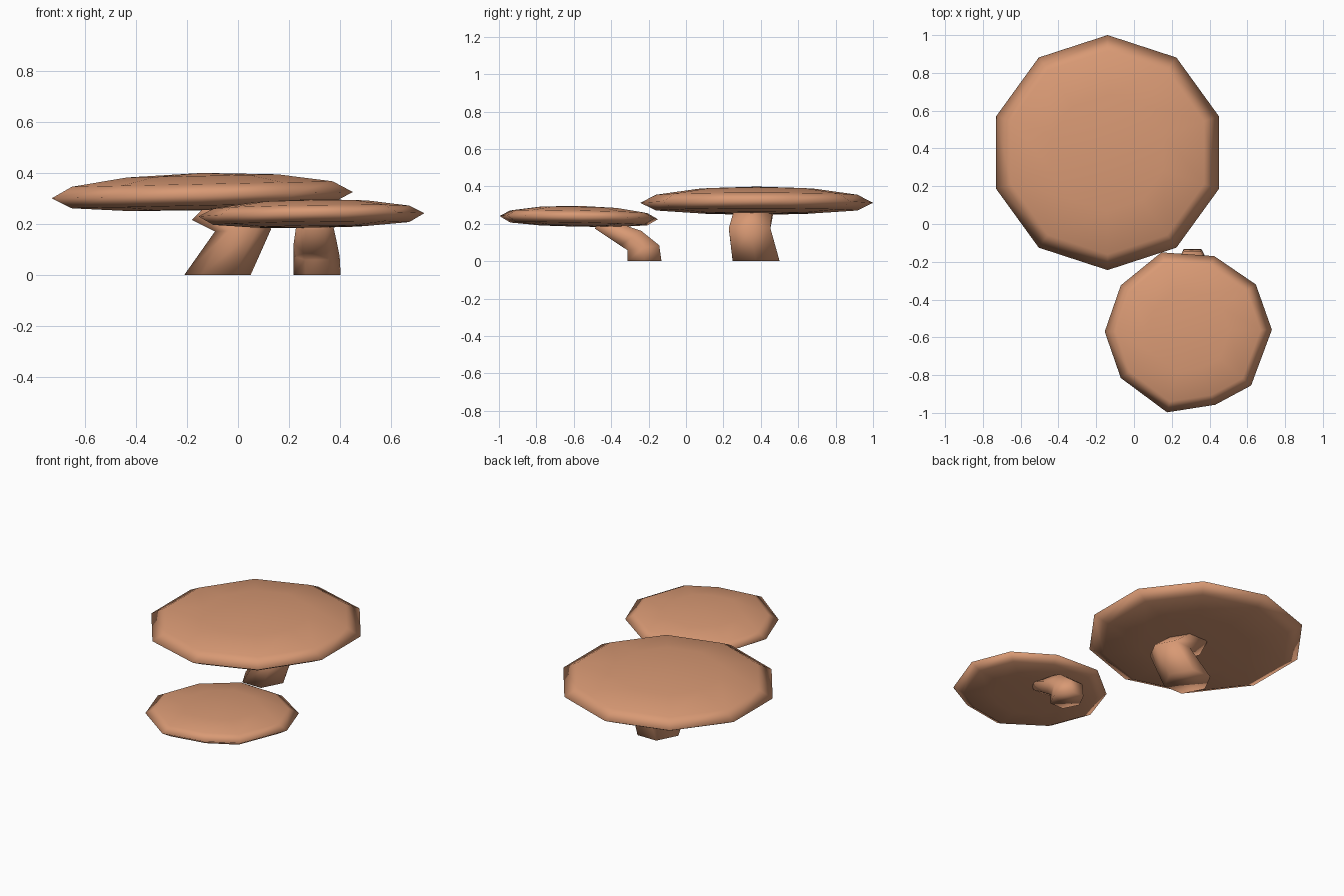
import bpy, math
from mathutils import Vector

if "Cube" in bpy.data.objects:
    bpy.data.objects.remove(bpy.data.objects["Cube"])

mat = bpy.data.materials.new("warm tan")
mat.diffuse_color = (0.69, 0.32, 0.175, 1)
mat.use_nodes = True
mat.node_tree.nodes["Principled BSDF"].inputs["Base Color"].default_value = mat.diffuse_color


def make(name, verts, faces):
    me = bpy.data.meshes.new(name)
    me.from_pydata(verts, [], faces)
    me.materials.append(mat)
    me.shade_smooth()
    ob = bpy.data.objects.new(name, me)
    bpy.context.collection.objects.link(ob)
    return ob


def skin(rings, low, high):
    """Join rings of points; low/high are end points for fans (None = flat end)."""
    n = len(rings[0])
    verts = [p for r in rings for p in r]
    faces = [(k*n + i, k*n + (i+1) % n, (k+1)*n + (i+1) % n, (k+1)*n + i)
             for k in range(len(rings) - 1) for i in range(n)]
    last = (len(rings) - 1) * n
    if low is None:
        faces += [tuple(reversed(range(n))), tuple(range(last, last + n))]
    else:
        b = len(verts)
        verts += [low, high]
        for i in range(n):
            j = (i + 1) % n
            faces += [(b, j, i), (b + 1, last + i, last + j)]
    return verts, faces


def cap(name, rim, centre, up, down, slope):
    """Flattened sphere that follows a rim outline and leans by slope."""
    c = Vector(centre)

    def ring(f, dz):
        out = []
        for x, y in rim:
            dx, dy = (x - c.x) * f, (y - c.y) * f
            out.append((c.x + dx, c.y + dy,
                        c.z + dz + slope[0]*dx + slope[1]*dy))
        return out
    rings = [ring(0.5, -down*0.93), ring(0.866, -down*0.68), ring(1, 0),
             ring(0.866, up*0.5), ring(0.5, up*0.866)]
    return make(name, *skin(rings, c - Vector((0, 0, down)),
                            c + Vector((0, 0, up))))


def stem(name, sections, sides=6, turn=0.0):
    """Bent tube; each section is (centre, across, depth) with vector half axes."""
    rings = []
    for c, u, v in sections:
        c, u, v = Vector(c), Vector(u), Vector(v)
        rings.append([c + u*math.cos(a) + v*math.sin(a) for a in
                      (turn + i*math.tau/sides for i in range(sides))])
    return make(name, *skin(rings, None, None))


# large cap
rim = [(-0.14 + 0.62*math.cos(math.radians(90 + 36*i)),
        0.378 + 0.622*math.sin(math.radians(90 + 36*i))) for i in range(10)]
cap("large_cap", rim, (-0.14, 0.378, 0.312), 0.087, 0.060, (0.021, 0))

# small cap, slightly uneven rim
rim = [(.73, -.56), (.645, -.32), (.425, -.17), (.145, -.15), (-.07, -.325),
       (-.155, -.57), (-.07, -.815), (.175, -.997), (.43, -.957), (.62, -.855)]
cap("small_cap", rim, (0.285, -0.57, 0.235), 0.061, 0.050, (0.015, -0.02))

# large stem leans right then bends back left under the cap
stem("large_stem", [
    ((-0.08, 0.375, 0), (0.13, 0, 0), (0, 0.145, 0)),
    ((0.02, 0.34, 0.175), (0.11, 0, 0.005), (0, 0.128, 0)),
    ((-0.12, 0.365, 0.275), (0.06, 0, 0.06), (0, 0.115, 0))])

# small stem rises then bends forward and thins
stem("small_stem", [
    ((0.31, -0.222, 0), (0.092, 0, 0), (0, 0.105, 0)),
    ((0.308, -0.228, 0.072), (0.09, 0, 0), (0, 0.098, 0.015)),
    ((0.303, -0.295, 0.123), (0.085, 0, 0), (0, 0.065, 0.045)),
    ((0.30, -0.47, 0.205), (0.07, 0, 0), (0, 0.02, 0.035))])
